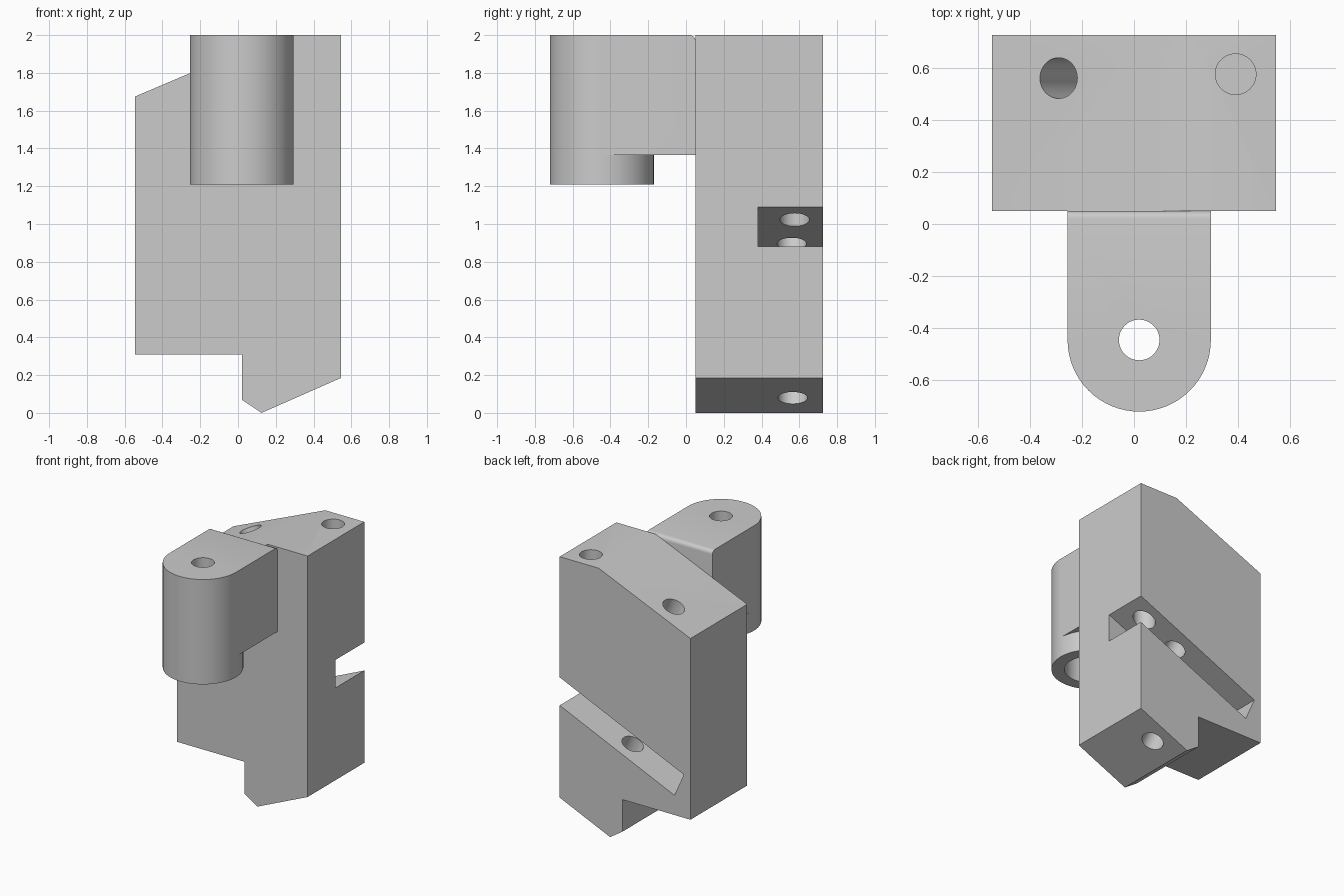
import bpy, bmesh, math
from mathutils import Vector

cube = bpy.data.objects.get("Cube")
if cube:
    bpy.data.objects.remove(cube)

grey = bpy.data.materials.new("plain_grey")
grey.use_nodes = True
COLOUR = (0.6, 0.6, 0.6, 1)
grey.diffuse_color = COLOUR
grey.node_tree.nodes["Principled BSDF"].inputs["Base Color"].default_value = COLOUR

SLOPE = math.radians(23.8)
ALONG = Vector((math.cos(SLOPE), 0, math.sin(SLOPE)))
NORMAL = Vector((-math.sin(SLOPE), 0, math.cos(SLOPE)))


def prism(name, points, offset, bevel=None):
    """Extrude a closed 3D outline by an offset; optionally round chosen edges."""
    bm = bmesh.new()
    face = bm.faces.new([bm.verts.new(p) for p in points])
    new = bmesh.ops.extrude_face_region(bm, geom=[face])["geom"]
    bmesh.ops.translate(bm, vec=offset, verts=[v for v in new if isinstance(v, bmesh.types.BMVert)])
    bmesh.ops.recalc_face_normals(bm, faces=bm.faces)
    if bevel:
        edges = [e for e in bm.edges if all(bevel(v.co) for v in e.verts)]
        bmesh.ops.bevel(bm, geom=edges, offset=0.03, segments=5, profile=0.5, affect='EDGES')
    mesh = bpy.data.meshes.new(name)
    bm.to_mesh(mesh)
    bm.free()
    obj = bpy.data.objects.new(name, mesh)
    bpy.context.collection.objects.link(obj)
    mesh.materials.append(grey)
    return obj


def rod(name, start, end, radius):
    start, end = Vector(start), Vector(end)
    bpy.ops.mesh.primitive_cylinder_add(vertices=48, radius=radius, depth=(end - start).length,
                                        location=(start + end) / 2)
    obj = bpy.context.object
    obj.name = name
    obj.rotation_euler = (end - start).to_track_quat('Z', 'Y').to_euler()
    obj.data.materials.append(grey)
    return obj


def cut(target, cutters):
    """Subtract cutters, apply the result and smooth the round walls."""
    for c in cutters:
        mod = target.modifiers.new(c.name, 'BOOLEAN')
        mod.operation, mod.solver, mod.object = 'DIFFERENCE', 'EXACT', c
        bpy.ops.object.select_all(action='DESELECT')
        bpy.context.view_layer.objects.active = target
        target.select_set(True)
        bpy.ops.object.modifier_apply(modifier=mod.name)
    for c in cutters:
        bpy.data.objects.remove(c)
    bpy.ops.object.shade_smooth_by_angle(angle=math.radians(30))


# Main block with sloped top and stepped, pointed foot
FRONT, BACK = 0.05, 0.725
outline = [(-0.545, 0.31), (0.02, 0.31), (0.02, 0.07), (0.125, 0), (0.545, 0.185),
           (0.545, 2), (0.22, 2), (-0.545, 1.675)]
body = prism("body", [(x, FRONT, z) for x, z in outline], (0, BACK - FRONT, 0))

# Slanted slot in the back, open on one side
low = Vector((0.545, 0.38, 0.88))
thick = NORMAL * 0.193
a, b = low + ALONG * 0.3, low - ALONG * 1.045
slot = prism("slot_cutter", [a, b, b + thick, a + thick], (0, 0.5, 0))

# Drilled holes: one vertical, two square to the slope
hole_top = Vector((-0.29, 0.56, 1.785))
hole_foot = Vector((0.305, 0.565, 0.08))
cut(body, [
    slot,
    rod("vertical_hole", (0.39, 0.575, 2.1), (0.39, 0.575, 0.95), 0.078),
    rod("slope_hole", hole_top + NORMAL * 0.2, hole_top - NORMAL * 1.05, 0.078),
    rod("foot_hole", hole_foot - NORMAL * 0.2, hole_foot + NORMAL * 0.72, 0.078),
])

# Round-ended arm, with its rear top edge rounded
CX, CY, R = 0.02, -0.445, 0.275
STEPS = 32


def arc(first, z):
    return [(CX + R * math.cos(t), CY + R * math.sin(t), z)
            for t in (first + math.pi * i / STEPS for i in range(STEPS + 1))]


arm = prism("arm", arc(math.pi, 1.21) + [(CX + R, FRONT, 1.21), (CX - R, FRONT, 1.21)],
            (0, 0, 0.79), lambda p: p.y > FRONT - 0.001 and p.z > 1.99)

# Clear the underside behind the boss, then bore it
relief = prism("relief_cutter", arc(0, 1.1) + [(CX - 0.4, CY, 1.1), (CX - 0.4, 0.2, 1.1),
               (CX + 0.4, 0.2, 1.1), (CX + 0.4, CY, 1.1)], (0, 0, 0.265))
cut(arm, [
    relief,
    rod("bolt_hole", (CX, CY, 1.1), (CX, CY, 2.1), 0.078),
    rod("counterbore", (CX, CY, 1.1), (CX, CY, 1.6), 0.185),
])
